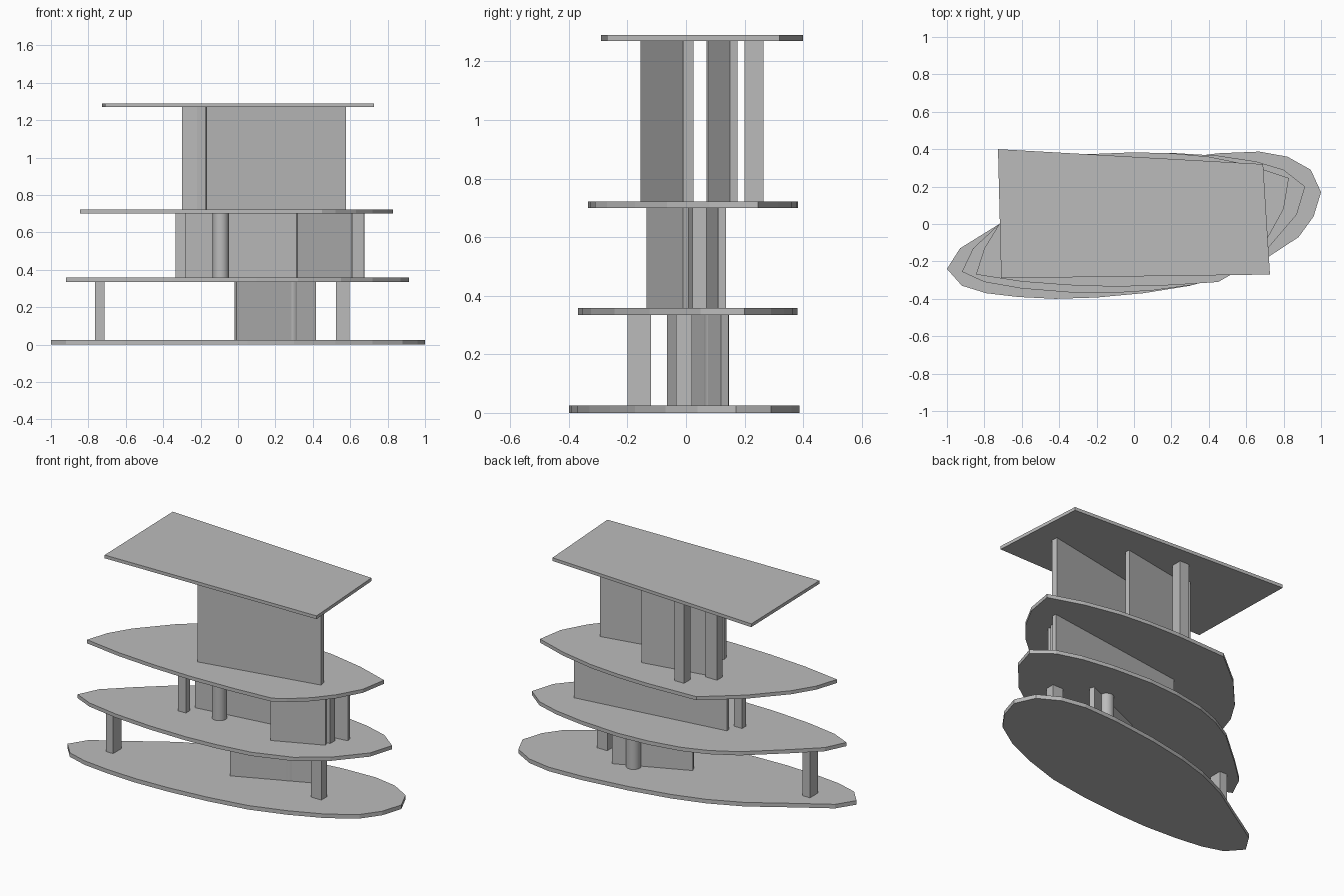
import bpy, bmesh, math
from mathutils import Vector

cube = bpy.data.objects.get("Cube")
if cube:
    bpy.data.objects.remove(cube, do_unlink=True)

grey = bpy.data.materials.new("concrete_grey")
grey.use_nodes = True
grey.diffuse_color = (0.5, 0.5, 0.5, 1)
grey.node_tree.nodes["Principled BSDF"].inputs["Base Color"].default_value = (0.5, 0.5, 0.5, 1)


def prism(name, outline, bottom, top, smooth=False):
    """Extrude a plan outline (counter-clockwise) between two heights."""
    bm = bmesh.new()
    face = bm.faces.new([bm.verts.new((x, y, bottom)) for x, y in outline])
    grown = bmesh.ops.extrude_face_region(bm, geom=[face])["geom"]
    verts = [g for g in grown if isinstance(g, bmesh.types.BMVert)]
    bmesh.ops.translate(bm, verts=verts, vec=(0, 0, top - bottom))
    bmesh.ops.recalc_face_normals(bm, faces=bm.faces)
    if smooth:
        for f in bm.faces:
            f.smooth = abs(f.normal.z) < 0.5
        for e in bm.edges:
            e.smooth = e.calc_face_angle(0) < math.radians(40)
    mesh = bpy.data.meshes.new(name)
    bm.to_mesh(mesh)
    bm.free()
    mesh.materials.append(grey)
    obj = bpy.data.objects.new(name, mesh)
    bpy.context.collection.objects.link(obj)
    return obj


def wall(name, start, end, thick, level):
    """Upright panel whose front face runs from start to end."""
    a, b = Vector(start), Vector(end)
    d = (b - a).normalized()
    back = Vector((-d.y, d.x)) * thick
    prism(name, [a, b, b + back, a + back], *level)


def post(name, x0, x1, y0, y1, level):
    prism(name, [(x0, y0), (x1, y0), (x1, y1), (x0, y1)], *level)


def column(name, x, y, radius, level, sides=32):
    ring = [(x + radius * math.cos(math.tau * i / sides),
             y + radius * math.sin(math.tau * i / sides)) for i in range(sides)]
    prism(name, ring, *level, smooth=True)


# Floor slabs and roof
prism("base_slab", [
    (-1, -.24), (-.92, -.33), (-.79, -.37), (-.62, -.39), (-.42, -.4), (-.2, -.393),
    (.05, -.37), (.3, -.33), (.52, -.26), (.72, -.175), (.88, -.07), (.96, .04),
    (1, .17), (.945, .29), (.82, .36), (.67, .387), (.45, .378), (.15, .34),
    (-.1, .29), (-.3, .23), (-.5, .14), (-.72, 0), (-.93, -.13)], 0, .025)
prism("middle_slab", [
    (-.92, -.255), (-.8, -.31), (-.6, -.345), (-.35, -.365), (-.1, -.368), (.1, -.355),
    (.32, -.325), (.55, -.245), (.72, -.125), (.87, .05), (.915, .2), (.8, .29),
    (.65, .335), (.45, .365), (.2, .38), (0, .367), (-.2, .33), (-.35, .275),
    (-.5, .19), (-.72, 0), (-.86, -.13)], .335, .358)
prism("upper_slab", [
    (-.845, -.27), (-.6, -.308), (-.35, -.327), (-.1, -.335), (.2, -.327), (.45, -.31),
    (.52, -.27), (.63, -.175), (.72, -.065), (.8, .08), (.828, .246), (.62, .315),
    (.4, .36), (.2, .378), (0, .383), (-.33, .37), (-.55, .19), (-.72, 0),
    (-.8, -.13)], .70, .722)
prism("roof_slab", [(-.71, -.29), (.727, -.27), (.69, .32), (-.727, .4)], 1.27, 1.29)

# Lower storey
low = (.025, .335)
wall("lower_wall", (-.008, -.065), (.417, .12), .028, low)
post("lower_right_post", .525, .595, -.035, .02, low)
post("lower_left_post", -.765, -.715, -.2, -.12, low)
column("lower_column", .285, .105, .042, low)

# Middle storey
mid = (.358, .70)
wall("middle_long_wall", (-.28, -.022), (.675, .11), .026, mid)
wall("middle_front_wall", (.318, -.135), (.607, -.01), .02, mid)
post("middle_left_post", -.335, -.28, -.11, -.07, mid)
post("middle_right_post", .565, .615, .022, .07, mid)
column("middle_column", -.092, -.05, .043, mid)

# Upper storey
high = (.722, 1.27)
wall("upper_front_wall", (-.168, -.155), (.577, -.01), .036, high)
wall("upper_back_wall", (-.225, .075), (.185, .15), .026, high)
post("upper_left_post", -.3, -.22, .07, .125, high)
post("upper_back_post", -.172, -.108, .2, .265, high)
